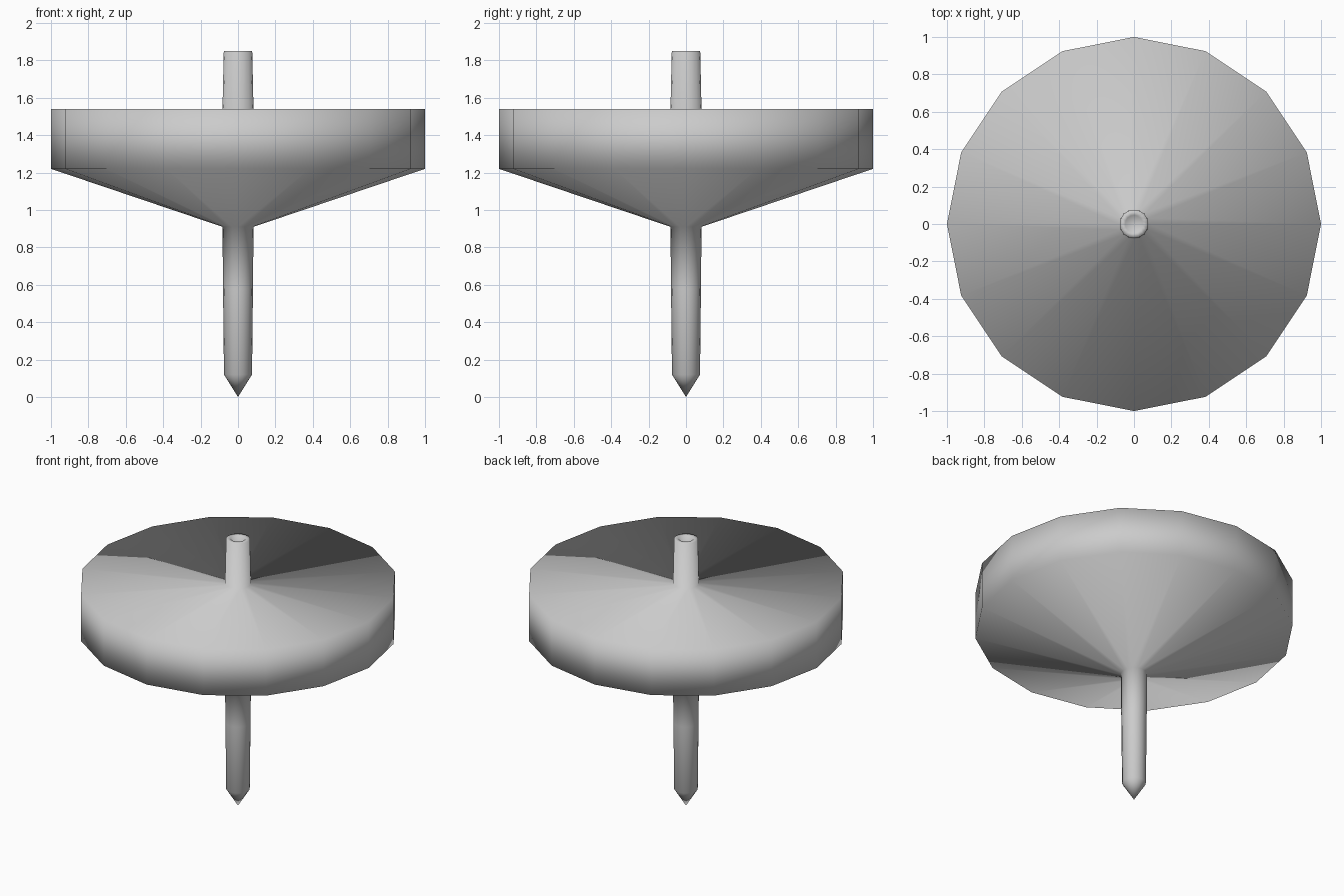
import bpy, bmesh
from math import cos, sin, tau

if "Cube" in bpy.data.objects:
    bpy.data.objects.remove(bpy.data.objects["Cube"])

SIDES = 16


def lathe(name, profile):
    """Revolve (radius, z) points round the z axis; radius 0 makes a pole."""
    bm = bmesh.new()
    rings = []
    for r, z in profile:
        if r == 0:
            rings.append([bm.verts.new((0, 0, z))] * SIDES)
        else:
            rings.append([bm.verts.new((r * cos(tau * i / SIDES), r * sin(tau * i / SIDES), z))
                          for i in range(SIDES)])
    for low, high in zip(rings, rings[1:]):
        for i in range(SIDES):
            j = (i + 1) % SIDES
            corners = dict.fromkeys((low[i], low[j], high[j], high[i]))
            bm.faces.new(list(corners))
    bmesh.ops.recalc_face_normals(bm, faces=bm.faces)
    for f in bm.faces:
        f.smooth = True
    mesh = bpy.data.meshes.new(name)
    bm.to_mesh(mesh)
    bm.free()
    obj = bpy.data.objects.new(name, mesh)
    bpy.context.collection.objects.link(obj)
    return obj


# One continuous turned body: pointed spindle, flared disc, hollow-ended handle
lathe("spinning_top", [
    (0, 0), (0.075, 0.12), (0.08, 0.58), (0.083, 0.91),   # tip and lower spindle
    (1.0, 1.22), (1.0, 1.54), (0.083, 1.54),              # disc
    (0.076, 1.85), (0.047, 1.85), (0, 1.77),              # handle and its dimple
])
